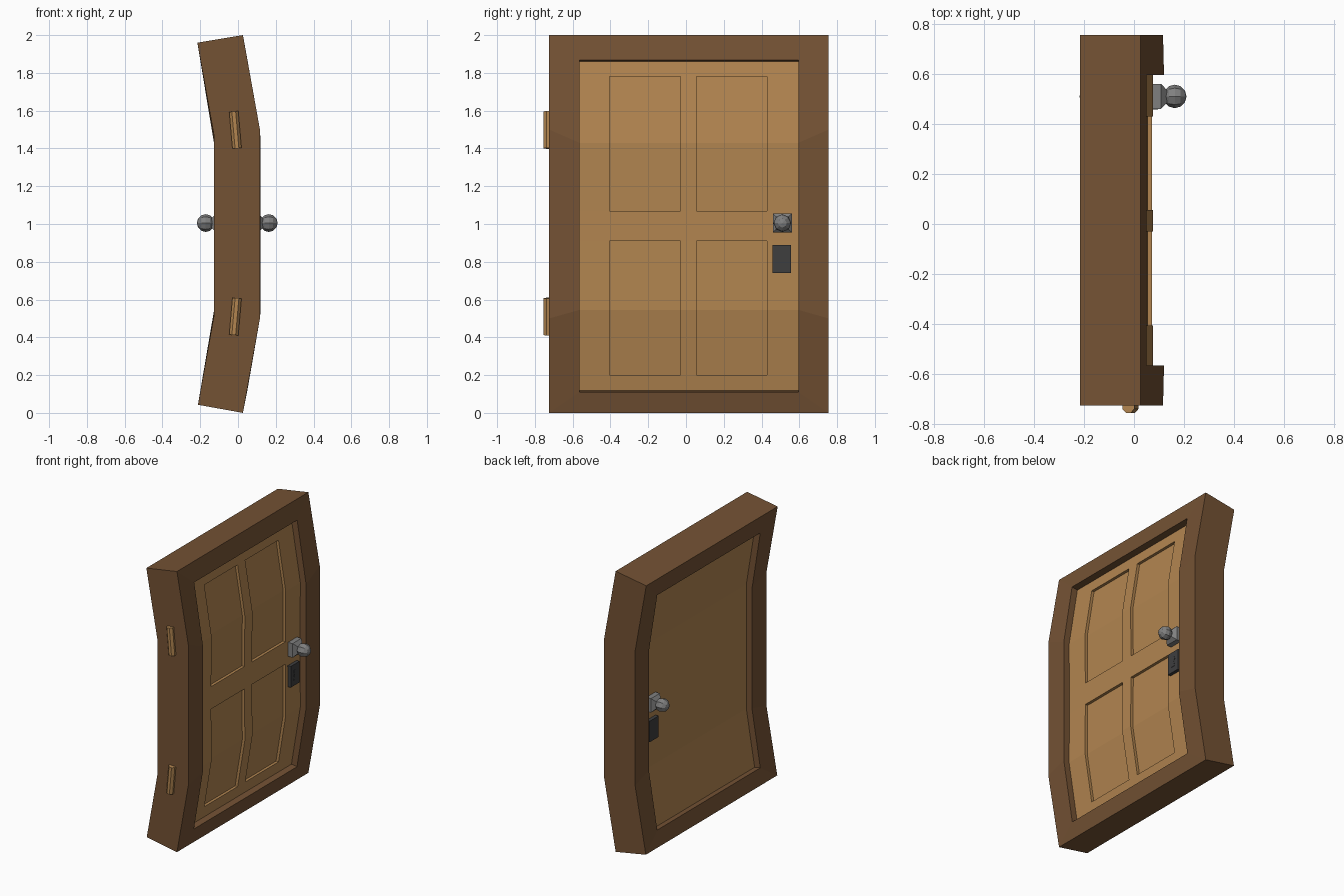
import bpy, bmesh, math
from mathutils import Vector, Matrix

if "Cube" in bpy.data.objects:
    bpy.data.objects.remove(bpy.data.objects["Cube"])


def srgb(r, g, b):
    lin = lambda c: c / 12.92 if c <= 0.04045 else ((c + 0.055) / 1.055) ** 2.4
    return (lin(r / 255), lin(g / 255), lin(b / 255), 1)


def material(name, col):
    m = bpy.data.materials.new(name)
    m.diffuse_color = srgb(*col)
    m.use_nodes = True
    m.node_tree.nodes["Principled BSDF"].inputs["Base Color"].default_value = m.diffuse_color
    return m


DARK_WOOD = material("dark_wood", (116, 82, 52))
LIGHT_WOOD = material("light_wood", (178, 133, 80))
STEEL = material("grey_metal", (128, 128, 128))
IRON = material("dark_iron", (62, 62, 63))


def finish(bm, name, mat):
    bmesh.ops.recalc_face_normals(bm, faces=bm.faces)
    me = bpy.data.meshes.new(name)
    bm.to_mesh(me)
    bm.free()
    me.materials.append(mat)
    ob = bpy.data.objects.new(name, me)
    bpy.context.collection.objects.link(ob)
    return ob


def interp(profile, z):
    """x on a (x, z) polyline at height z, extrapolating at the ends."""
    i = 0
    while i < len(profile) - 2 and z > profile[i + 1][1]:
        i += 1
    (xa, za), (xb, zb) = profile[i], profile[i + 1]
    return xa + (xb - xa) * (z - za) / (zb - za)


# Frame: four bent rectangular loops joined into a ring
OUT_Y, IN_Y = (-0.725, 0.755), (-0.565, 0.595)
loops = [
    (OUT_Y, [(-0.212, 0.043), (-0.127, 0.515), (-0.128, 1.475), (-0.215, 1.96)]),
    (OUT_Y, [(0.026, 0.0), (0.116, 0.50), (0.116, 1.50), (0.026, 2.0)]),
    (IN_Y, [(0.048, 0.11), (0.12, 0.545), (0.12, 1.43), (0.05, 1.868)]),
    (IN_Y, [(-0.19, 0.152), (-0.124, 0.56), (-0.125, 1.415), (-0.19, 1.826)]),
]
bm = bmesh.new()
rings = []
for (y0, y1), prof in loops:
    pts = [(x, y0, z) for x, z in prof] + [(x, y1, z) for x, z in reversed(prof)]
    rings.append([bm.verts.new(p) for p in pts])
for k in range(4):
    a, b = rings[k], rings[(k + 1) % 4]
    for i in range(8):
        j = (i + 1) % 8
        bm.faces.new((a[i], a[j], b[j], b[i]))
finish(bm, "door_frame", DARK_WOOD)

# Door leaf: bent grid front and back, with four sunk panels in the front
ys = [-0.57, -0.405, -0.03, 0.055, 0.43, 0.60]
zs = [0.11, 0.20, 0.545, 0.91, 1.07, 1.43, 1.78, 1.868]
front = [(0.005, 0.118), (0.075, 0.545), (0.072, 0.91), (0.072, 1.07), (0.075, 1.43), (0.005, 1.86)]
back = [(-0.146, 0.14), (-0.08, 0.545), (-0.08, 1.43), (-0.146, 1.84)]
bm = bmesh.new()
panels = []
for prof in (front, back):
    g = [[bm.verts.new((interp(prof, z), y, z)) for y in ys] for z in zs]
    for r in range(len(zs) - 1):
        for c in range(len(ys) - 1):
            f = bm.faces.new((g[r][c], g[r][c + 1], g[r + 1][c + 1], g[r + 1][c]))
            if prof is front and c in (1, 3) and r in (1, 2, 4, 5):
                panels.append(f)
bmesh.ops.bridge_loops(bm, edges=[e for e in bm.edges if e.is_boundary])
res = bmesh.ops.extrude_face_region(bm, geom=panels)
bmesh.ops.translate(bm, vec=(-0.02, 0, 0),
                    verts=[v for v in res["geom"] if isinstance(v, bmesh.types.BMVert)])
bmesh.ops.delete(bm, geom=[f for f in panels if f.is_valid], context="FACES")
finish(bm, "door_leaf", LIGHT_WOOD)


def stack(name, mat, sections):
    """Square sections (x, half) along x, capped, around the knob axis."""
    bm = bmesh.new()
    rows = [[bm.verts.new((x, 0.51 + a * h, 1.005 + b * h))
             for a, b in ((-1, -1), (1, -1), (1, 1), (-1, 1))] for x, h in sections]
    for a, b in zip(rows, rows[1:]):
        for i in range(4):
            bm.faces.new((a[i], a[(i + 1) % 4], b[(i + 1) % 4], b[i]))
    bm.faces.new(rows[0])
    bm.faces.new(rows[-1])
    return finish(bm, name, mat)


def prism(name, mat, outline, x0, x1):
    """Outline of (y, z) points extruded from x0 to x1."""
    bm = bmesh.new()
    f = bm.faces.new([bm.verts.new((x0, y, z)) for y, z in outline])
    r = bmesh.ops.extrude_face_region(bm, geom=[f])
    bmesh.ops.translate(bm, vec=(x1 - x0, 0, 0),
                        verts=[v for v in r["geom"] if isinstance(v, bmesh.types.BMVert)])
    return finish(bm, name, mat)


# Knob, knob base and lock plate on both sides
plate = [(0.457, 0.74), (0.557, 0.74), (0.557, 0.89), (0.457, 0.89)]
keyhole = [(0.507 + 0.02 * math.sin(a), 0.835 + 0.02 * math.cos(a))
           for a in (math.radians(-150 + 50 * i) for i in range(7))]
keyhole += [(0.525, 0.78), (0.489, 0.78)]
for side, s, surf in (("front", 1, 0.07), ("back", -1, -0.078)):
    shift = surf - s * 0.07
    at = lambda d: shift + s * d
    stack(side + "_knob_base", STEEL,
          [(at(0.06), 0.05), (at(0.108), 0.05), (at(0.135), 0.022)])
    bm = bmesh.new()
    bmesh.ops.create_uvsphere(
        bm, u_segments=8, v_segments=6, radius=0.047,
        matrix=Matrix.Translation((at(0.163), 0.51, 1.005)) @ Matrix.Rotation(math.pi / 2, 4, 'Y'))
    finish(bm, side + "_knob", STEEL)
    prism(side + "_lock_plate", IRON, plate, at(0.06), at(0.096))
    if s == 1:
        prism("keyhole", IRON, keyhole, at(0.094), at(0.098))

# Hinge barrels on the side of the frame, following the bend
for name, z, s in (("upper_hinge", 1.498, -1), ("lower_hinge", 0.51, 1)):
    bm = bmesh.new()
    mat = (Matrix.Translation((-0.014, -0.727, z)) @ Matrix.Rotation(s * math.radians(5), 4, 'Y')
           @ Matrix.Diagonal((0.95, 1.1, 1, 1)) @ Matrix.Rotation(math.pi / 8, 4, 'Z'))
    bmesh.ops.create_cone(bm, cap_ends=True, segments=8, radius1=0.0275, radius2=0.0275,
                          depth=0.196, matrix=mat)
    finish(bm, name, LIGHT_WOOD)
